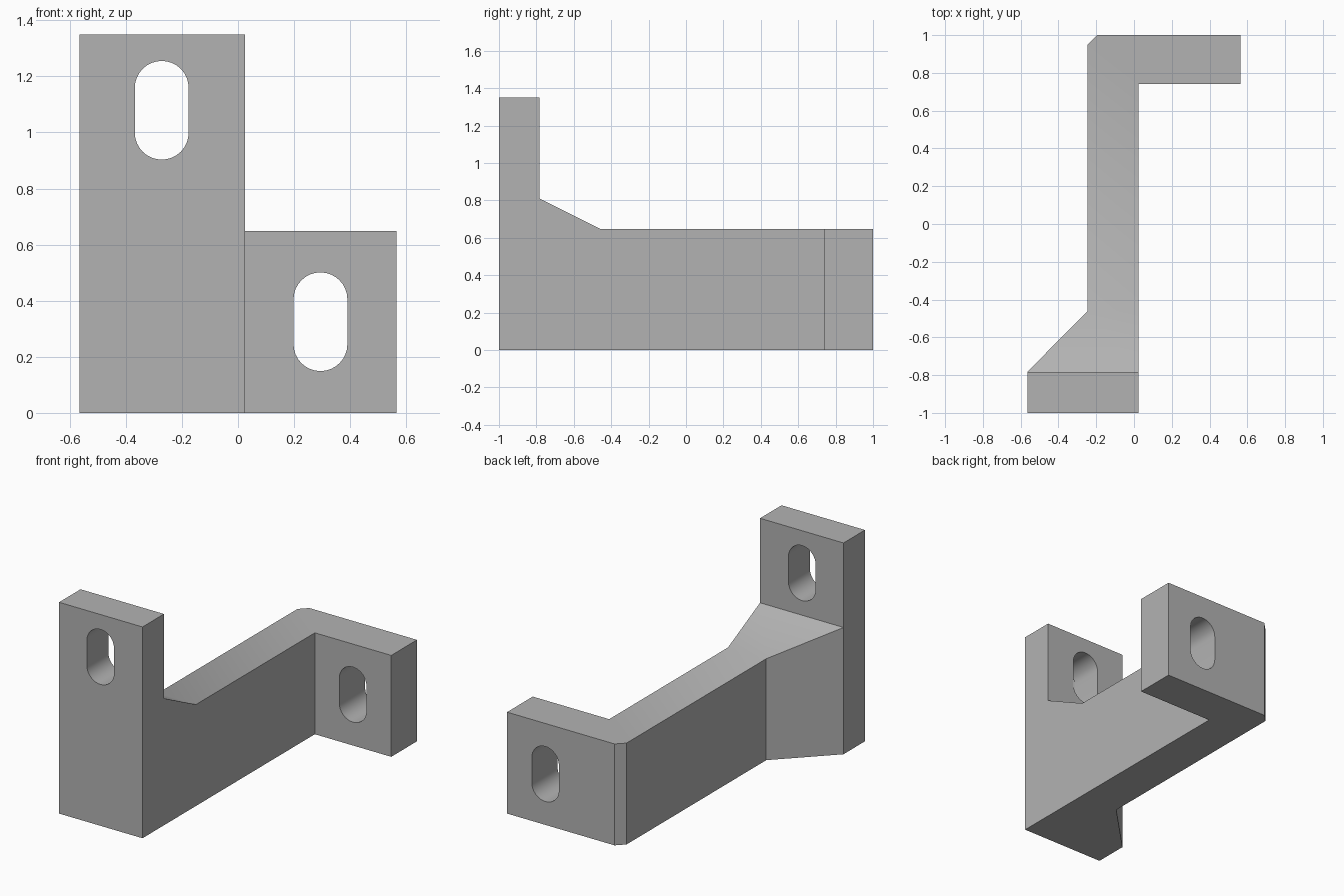
import bpy, bmesh, math
from mathutils import Vector

cube = bpy.data.objects.get("Cube")
if cube:
    bpy.data.objects.remove(cube, do_unlink=True)

grey = bpy.data.materials.new("plain_grey")
grey.use_nodes = True
colour = (0.45, 0.45, 0.45, 1)
grey.diffuse_color = colour
grey.node_tree.nodes["Principled BSDF"].inputs["Base Color"].default_value = colour


def prism(name, points, direction):
    """Extrude a flat outline along a direction into a solid object."""
    bm = bmesh.new()
    face = bm.faces.new([bm.verts.new(p) for p in points])
    solid = bmesh.ops.extrude_face_region(bm, geom=[face], use_keep_orig=True)
    moved = [v for v in solid["geom"] if isinstance(v, bmesh.types.BMVert)]
    bmesh.ops.translate(bm, verts=moved, vec=Vector(direction))
    bmesh.ops.recalc_face_normals(bm, faces=bm.faces)
    mesh = bpy.data.meshes.new(name)
    bm.to_mesh(mesh)
    bm.free()
    mesh.materials.append(grey)
    obj = bpy.data.objects.new(name, mesh)
    bpy.context.collection.objects.link(obj)
    return obj


def slot(x, z, y):
    """Upright round-ended outline in the front plane."""
    radius, half, steps = 0.096, 0.08, 16
    points = []
    for end in (0, 1):
        for i in range(steps + 1):
            a = math.pi * (end + i / steps)
            offset = half if end == 0 else -half
            points.append((x + radius * math.cos(a), y, z + offset + radius * math.sin(a)))
    return points


# Offset bracket outline seen from above
plan = [(-0.565, -1), (0.025, -1), (0.025, 0.74), (0.565, 0.74), (0.565, 1),
        (-0.195, 1), (-0.245, 0.95), (-0.245, -0.46), (-0.565, -0.783)]
bracket = prism("offset_bracket", [(x, y, 0) for x, y in plan], (0, 0, 1.35))

# Cutters: space above the arm, then the two mounting slots
side = [(-0.783, 1.6), (-0.783, 0.81), (-0.46, 0.648), (1.2, 0.648), (1.2, 1.6)]
cutters = [
    prism("arm_top_cutter", [(-1, y, z) for y, z in side], (2, 0, 0)),
    prism("front_slot_cutter", slot(-0.272, 1.079, -1.2), (0, 0.6, 0)),
    prism("back_slot_cutter", slot(0.294, 0.325, 0.6), (0, 0.6, 0)),
]
for cutter in cutters:
    mod = bracket.modifiers.new(cutter.name, "BOOLEAN")
    mod.operation = "DIFFERENCE"
    mod.solver = "EXACT"
    mod.object = cutter

# Apply the cuts and drop the helpers
bpy.ops.object.select_all(action="DESELECT")
bracket.select_set(True)
bpy.context.view_layer.objects.active = bracket
for mod in list(bracket.modifiers):
    bpy.ops.object.modifier_apply(modifier=mod.name)
for cutter in cutters:
    bpy.data.objects.remove(cutter, do_unlink=True)
bpy.ops.object.shade_smooth_by_angle(angle=math.radians(30))
